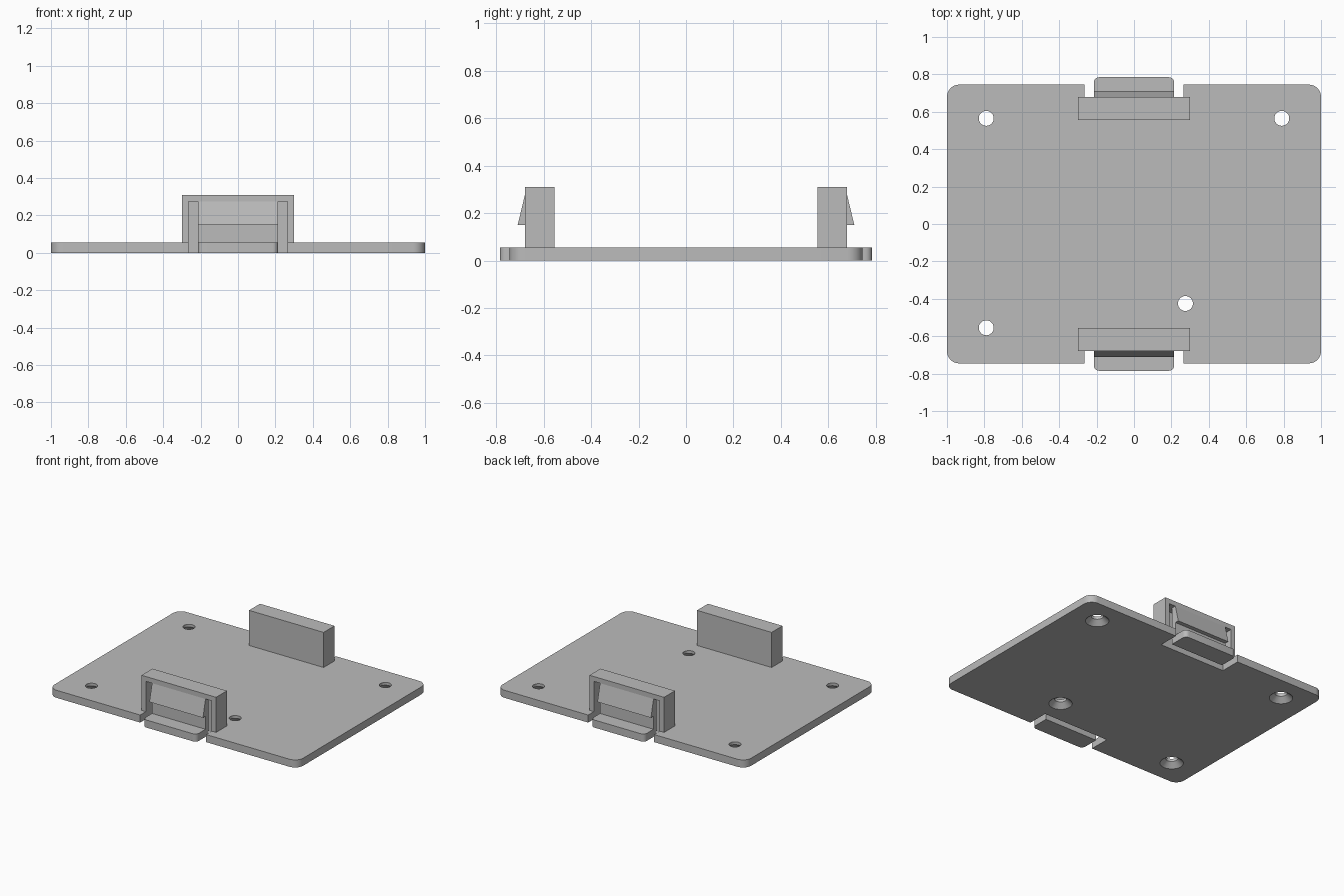
import bpy, bmesh
from mathutils import Matrix

old = bpy.data.objects.get("Cube")
if old:
    bpy.data.objects.remove(old, do_unlink=True)

grey = bpy.data.materials.new("light grey")
grey.use_nodes = True
colour = (0.5, 0.5, 0.5, 1)
grey.diffuse_color = colour
grey.node_tree.nodes["Principled BSDF"].inputs["Base Color"].default_value = colour

EDGE, THICK = 0.745, 0.055      # plate half depth and thickness
TOP, ROOF = 0.31, 0.275         # housing top and underside of its roof


def finish(name, bm):
    bmesh.ops.recalc_face_normals(bm, faces=bm.faces)
    mesh = bpy.data.meshes.new(name)
    bm.to_mesh(mesh)
    bm.free()
    mesh.materials.append(grey)
    obj = bpy.data.objects.new(name, mesh)
    bpy.context.collection.objects.link(obj)
    return obj


def box(name, x, y, z, radius=0):
    """Box from (min, max) pairs, with optional rounded upright edges."""
    bm = bmesh.new()
    size = [b - a for a, b in (x, y, z)]
    mid = [(a + b) / 2 for a, b in (x, y, z)]
    bmesh.ops.create_cube(bm, size=1, matrix=Matrix.Translation(mid) @ Matrix.Diagonal((*size, 1)))
    if radius:
        upright = [e for e in bm.edges if abs(e.verts[0].co.z - e.verts[1].co.z) > 0.01]
        bmesh.ops.bevel(bm, geom=upright, offset=radius, segments=8, profile=0.5, affect='EDGES')
    return finish(name, bm)


def cone(name, x, y, z0, z1, r0, r1):
    bm = bmesh.new()
    bmesh.ops.create_cone(bm, cap_ends=True, segments=32, radius1=r0, radius2=r1, depth=z1 - z0,
                          matrix=Matrix.Translation((x, y, (z0 + z1) / 2)))
    return finish(name, bm)


def cut(obj, cutter):
    mod = obj.modifiers.new("cut", 'BOOLEAN')
    mod.operation, mod.solver, mod.object = 'DIFFERENCE', 'EXACT', cutter
    bpy.context.view_layer.objects.active = obj
    bpy.ops.object.modifier_apply(modifier=mod.name)
    bpy.data.objects.remove(cutter, do_unlink=True)


def smooth(obj):
    bpy.ops.object.select_all(action='DESELECT')
    obj.select_set(True)
    bpy.context.view_layer.objects.active = obj
    bpy.ops.object.shade_smooth_by_angle()


def opening(side):
    """Cutter for the plate notch and the hollow of the housing."""
    y = sorted((side * 0.595, side * 0.9))
    return box("opening_cutter", (-0.265, 0.265), y, (-0.1, ROOF))


def latch(name, side):
    """Springy tongue with a wedge-shaped catch and a rounded foot."""
    profile = [(0.645, 0), (0.785, 0), (0.785, THICK), (0.68, THICK),
               (0.68, 0.15), (0.71, 0.15), (0.68, ROOF), (0.645, ROOF)]
    bm = bmesh.new()
    face = bm.faces.new([bm.verts.new((-0.215, side * y, z)) for y, z in profile])
    new = bmesh.ops.extrude_face_region(bm, geom=[face])["geom"]
    bmesh.ops.translate(bm, vec=(0.43, 0, 0), verts=[v for v in new if isinstance(v, bmesh.types.BMVert)])
    corners = [e for e in bm.edges if all(abs(v.co.y) > 0.78 for v in e.verts)
               and abs(e.verts[0].co.z - e.verts[1].co.z) > 0.01]
    bmesh.ops.bevel(bm, geom=corners, offset=0.03, segments=6, profile=0.5, affect='EDGES')
    smooth(finish(name, bm))


# Base plate with notches and countersunk screw holes
plate = box("base_plate", (-1, 1), (-EDGE, EDGE), (0, THICK), 0.065)
for x, y in ((-0.79, 0.565), (0.79, 0.565), (-0.79, -0.555), (0.275, -0.425)):
    cut(plate, cone("hole_cutter", x, y, -0.1, 0.1, 0.04, 0.04))
    cut(plate, cone("sink_cutter", x, y, -0.005, 0.035, 0.083, 0.04))
for side in (-1, 1):
    cut(plate, opening(side))
smooth(plate)

# Clip housings and their latches
for label, side in (("front", -1), ("back", 1)):
    y = sorted((side * 0.555, side * 0.68))
    housing = box(label + "_housing", (-0.3, 0.3), y, (THICK, TOP))
    cut(housing, opening(side))
    latch(label + "_latch", side)
